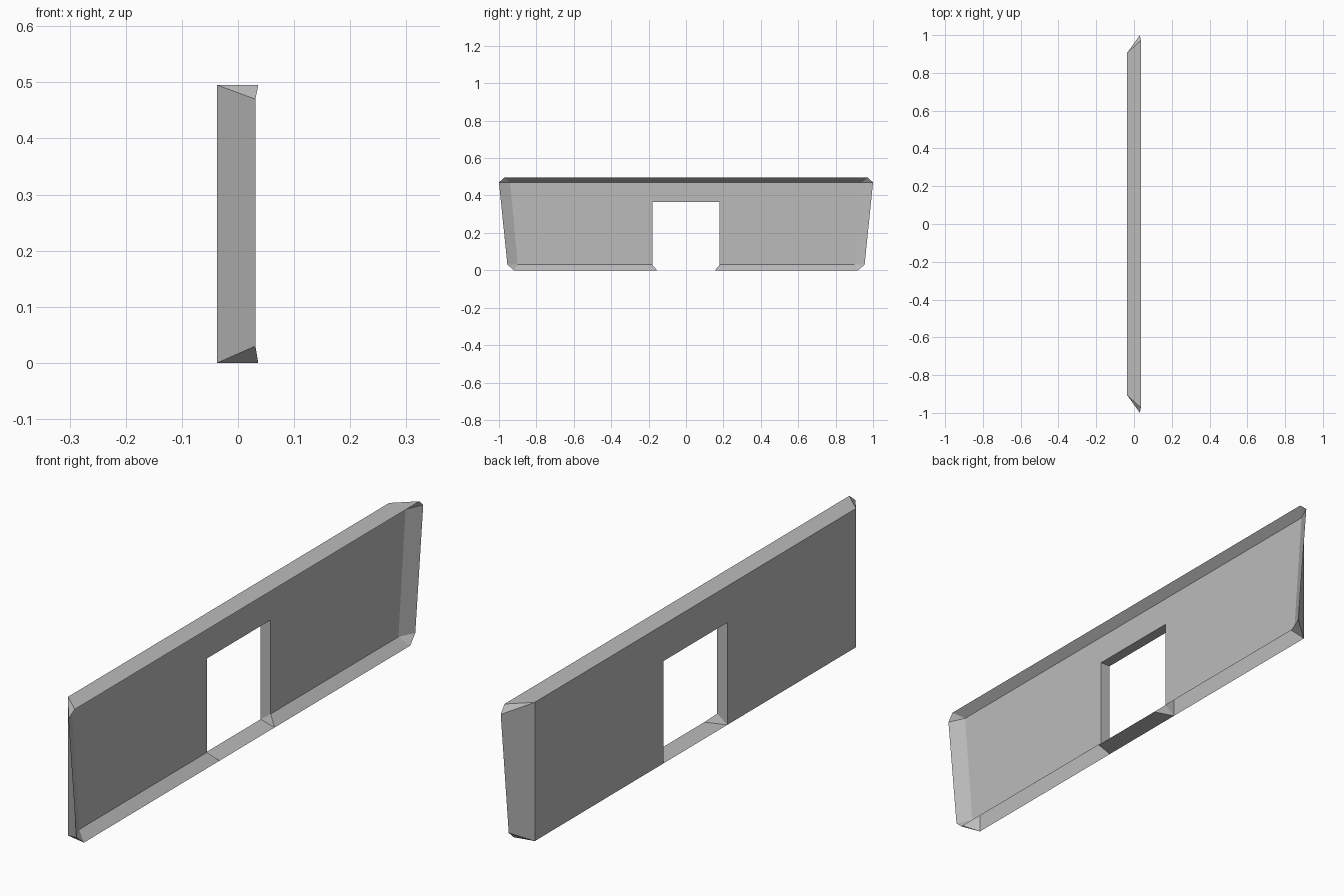
import bpy
import bmesh
from mathutils import Matrix

cube = bpy.data.objects.get("Cube")
if cube:
    bpy.data.objects.remove(cube, do_unlink=True)

# Main depths (x) and heights (z)
BACK, PANEL, LIP = -0.037, 0.003, 0.036
TOP, HEAD = 0.495, 0.365
PANEL_TOP, PANEL_BOT = 0.47, 0.03
DOOR = 0.18

# Named corners of one half, from the centre line to the +y end
points = {
    # flat back sheet with the doorway notch
    "b_top_mid": (BACK, 0, TOP), "b_top": (BACK, 0.905, TOP),
    "b_bot": (BACK, 0.905, 0), "b_sill": (BACK, DOOR, 0),
    "b_head": (BACK, DOOR, HEAD), "b_head_mid": (BACK, 0, HEAD),
    "b_sill_mid": (BACK, 0, 0),
    # recessed front panel
    "p_top_mid": (PANEL, 0, PANEL_TOP), "p_top": (PANEL, 0.94, PANEL_TOP),
    "p_bot": (PANEL, 0.9, PANEL_BOT), "p_sill": (PANEL, DOOR, PANEL_BOT),
    "p_head": (PANEL, DOOR, HEAD), "p_head_mid": (PANEL, 0, HEAD),
    # projecting rim
    "r_top_mid": (LIP, 0, TOP), "r_top": (LIP, 0.972, TOP),
    "r_side_top": (0.031, 1, PANEL_TOP), "r_side_bot": (0.031, 0.955, PANEL_BOT),
    "r_bot": (LIP, 0.92, 0), "r_sill": (LIP, 0.155, 0),
    "r_sill_mid": (LIP, 0, 0),
}

faces = [
    "b_top_mid b_top b_bot b_sill b_head b_head_mid",   # back sheet
    "p_top_mid p_top p_bot p_sill p_head p_head_mid",   # front panel
    "b_top_mid b_top r_top r_top_mid",                  # top
    "p_top_mid p_top r_top r_top_mid",                  # upper lip
    "p_bot p_sill r_sill r_bot",                        # lower lip
    "p_top p_bot r_side_bot r_side_top",                # side lip
    "b_top b_bot r_side_bot r_side_top",                # end cap
    "p_top r_top r_side_top", "b_top r_top r_side_top", # upper corner
    "p_bot r_bot r_side_bot", "b_bot r_bot r_side_bot", # lower corner
    "b_sill b_head p_head p_sill",                      # doorway jamb
    "b_sill p_sill r_sill",                             # jamb foot
    "b_head b_head_mid p_head_mid p_head",              # doorway head
    "b_sill b_sill_mid r_sill_mid r_sill",              # doorway sill
]

bm = bmesh.new()
verts = {name: bm.verts.new(co) for name, co in points.items()}
for face in faces:
    bm.faces.new([verts[name] for name in face.split()])

# Mirror to the -y half and weld the centre line
bmesh.ops.mirror(bm, geom=bm.verts[:] + bm.edges[:] + bm.faces[:],
                 matrix=Matrix.Identity(4), axis='Y', merge_dist=0.0005)
bmesh.ops.remove_doubles(bm, verts=bm.verts, dist=0.0005)
bmesh.ops.recalc_face_normals(bm, faces=bm.faces)

# Dissolve the flat seam along the centre
seam = [e for e in bm.edges if len(e.link_faces) == 2
        and all(abs(v.co.y) < 0.001 for v in e.verts)]
bmesh.ops.dissolve_edges(bm, edges=seam, use_verts=True)
bmesh.ops.recalc_face_normals(bm, faces=bm.faces)

mesh = bpy.data.meshes.new("wall_panel")
bm.to_mesh(mesh)
bm.free()

# Plain grey finish
grey = bpy.data.materials.new("plain_grey")
grey.use_nodes = True
colour = (0.5, 0.5, 0.5, 1)
grey.diffuse_color = colour
grey.node_tree.nodes["Principled BSDF"].inputs["Base Color"].default_value = colour
mesh.materials.append(grey)

wall = bpy.data.objects.new("wall_panel", mesh)
bpy.context.collection.objects.link(wall)
